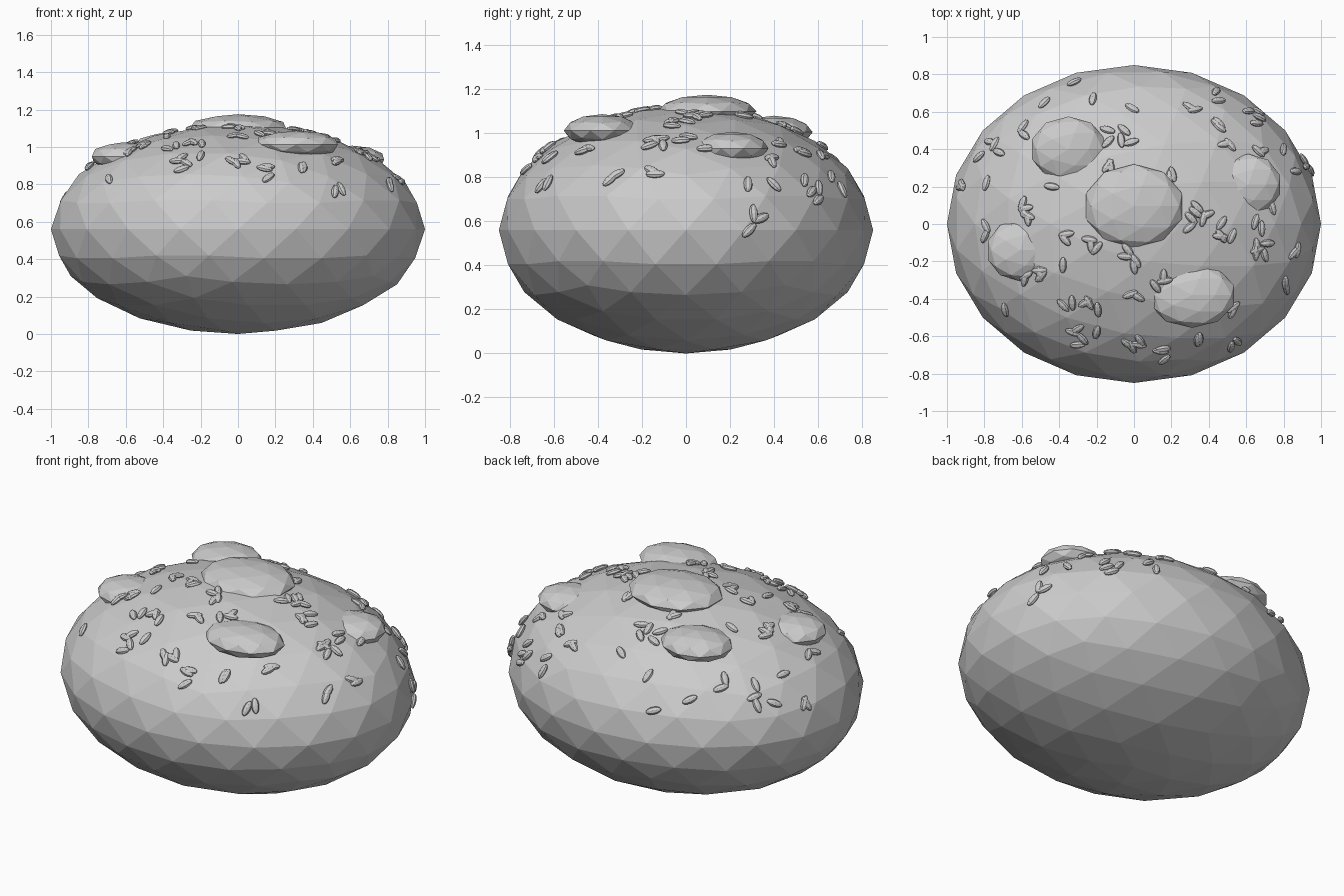
import bpy, bmesh, math, random
from mathutils import Matrix, Vector

if "Cube" in bpy.data.objects:
    bpy.data.objects.remove(bpy.data.objects["Cube"])

random.seed(4)
RX, RY, RZ = 1.0, 0.85, 0.56      # body radii, body centre at z = RZ


def surface(x, y):
    """Point and outward normal on the upper half of the body."""
    h = RZ * math.sqrt(max(0.0, 1 - (x / RX) ** 2 - (y / RY) ** 2))
    n = Vector((x / RX ** 2, y / RY ** 2, h / RZ ** 2)).normalized()
    return Vector((x, y, RZ + h)), n


def finish(bm, name):
    mesh = bpy.data.meshes.new(name)
    bm.to_mesh(mesh)
    bm.free()
    obj = bpy.data.objects.new(name, mesh)
    bpy.context.collection.objects.link(obj)
    return obj


def ellipsoid(name, subdiv, centre, radii):
    bm = bmesh.new()
    bmesh.ops.create_icosphere(bm, subdivisions=subdiv, radius=1.0,
                               matrix=Matrix.Translation(centre) @ Matrix.Diagonal((*radii, 1)))
    return finish(bm, name)


# Rounded body
ellipsoid("body", 3, (0, 0, RZ), (RX, RY, RZ))

# Flat patches half sunk into the top: x, y, z, radius x, radius y
patches = [(0, 0.095, 1.10, 0.27, 0.225), (0.31, -0.38, 1.012, 0.235, 0.175),
           (-0.35, 0.40, 1.005, 0.205, 0.175), (0.61, 0.21, 0.932, 0.18, 0.165),
           (-0.61, -0.14, 0.95, 0.18, 0.165)]
for i, (x, y, z, rx, ry) in enumerate(patches):
    ellipsoid(f"patch_{i + 1}", 2, (x, y, z), (rx, ry, 0.075))

# Seeds scattered in small clusters: x, y, count
clusters = [(-.32, .76, 1), (-.48, .65, 1), (-.22, .67, 1), (-.01, .62, 1), (-.59, .50, 2),
            (-.15, .47, 2), (-.04, .47, 3), (-.76, .40, 3), (-.83, .36, 1), (-.90, .20, 2),
            (-.79, .22, 1), (-.44, .20, 1), (-.12, .28, 2), (.21, .24, 2), (.31, .60, 2),
            (.45, .69, 2), (.42, .53, 3), (.51, .45, 2), (.65, .57, 4), (.66, .37, 2),
            (.80, .40, 1), (.91, .29, 4), (.74, .09, 1), (.67, .00, 2), (.33, .03, 6),
            (.49, -.03, 4), (.61, -.13, 4), (.70, -.13, 2), (.84, -.14, 2), (-.01, -.18, 4),
            (-.39, -.06, 2), (-.38, -.22, 1), (-.21, -.11, 3), (-.60, .07, 5), (-.81, -.04, 2),
            (-.53, -.28, 5), (-.69, -.46, 1), (-.36, -.42, 2), (-.22, -.43, 3), (0, -.40, 2),
            (.14, -.32, 3), (-.32, -.60, 4), (-.20, -.58, 1), (.01, -.62, 4), (.17, -.70, 3),
            (.33, -.60, 2), (.53, -.63, 2), (.50, -.46, 2), (.79, -.33, 2)]
bm = bmesh.new()
for cx, cy, count in clusters:
    for k in range(count):
        a = random.uniform(0, math.tau)
        r = 0 if count == 1 else random.uniform(0.02, 0.02 + 0.008 * count)
        p, n = surface(cx + r * math.cos(a), cy + r * math.sin(a))
        m = (Matrix.Translation(p) @ n.to_track_quat('Z', 'Y').to_matrix().to_4x4()
             @ Matrix.Rotation(random.uniform(0, math.pi), 4, 'Z')
             @ Matrix.Diagonal((0.044, 0.021, 0.016, 1))
             @ Matrix.Rotation(math.pi / 2, 4, 'Y'))
        bmesh.ops.create_uvsphere(bm, u_segments=8, v_segments=6, radius=1.0, matrix=m)
finish(bm, "seeds")
